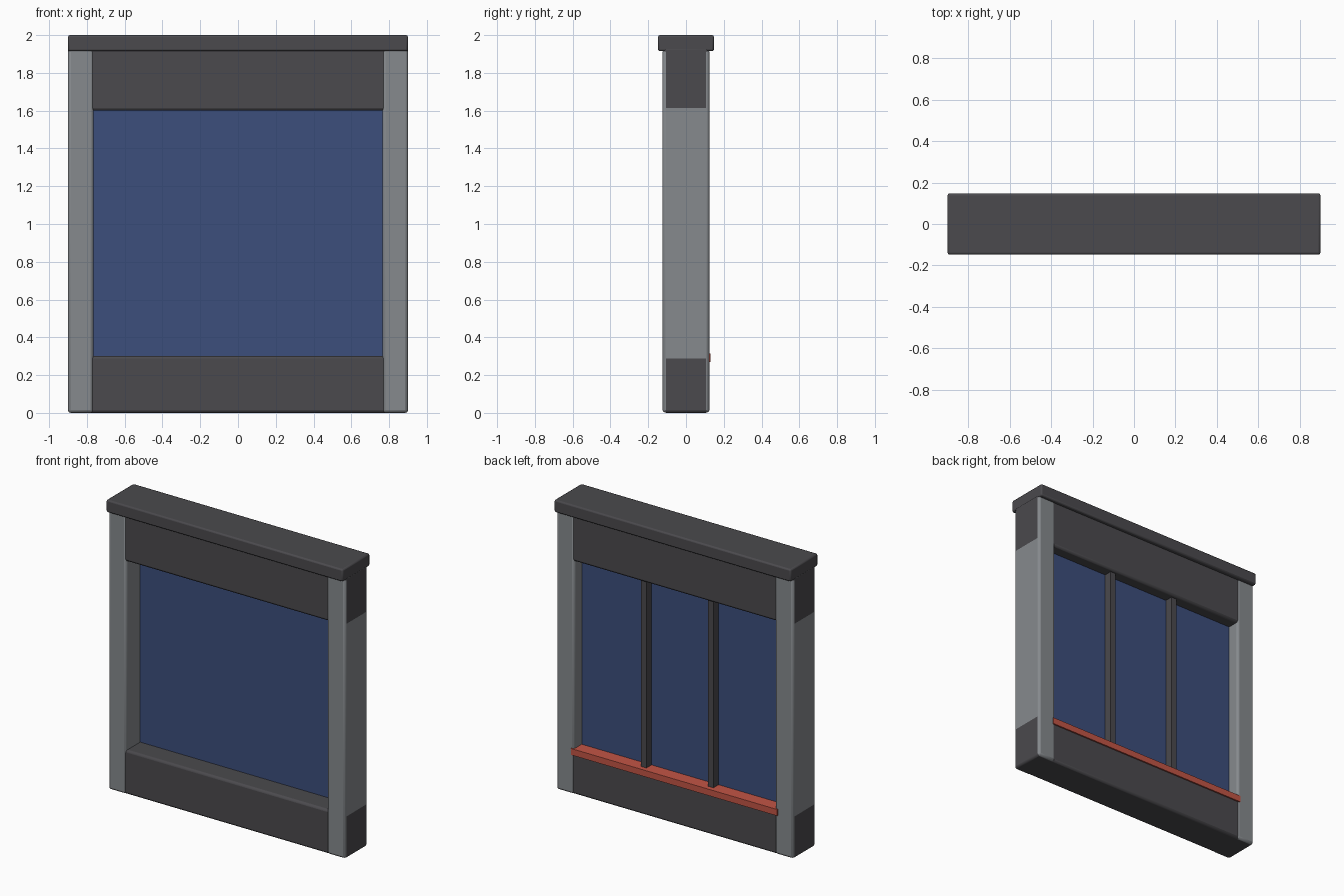
import bpy

cube = bpy.data.objects.get("Cube")
if cube:
    bpy.data.objects.remove(cube, do_unlink=True)


def make_material(name, rgb):
    mat = bpy.data.materials.new(name)
    mat.use_nodes = True
    mat.diffuse_color = (*rgb, 1)
    mat.node_tree.nodes["Principled BSDF"].inputs["Base Color"].default_value = (*rgb, 1)
    return mat


charcoal = make_material("charcoal", (0.07, 0.068, 0.075))
grey = make_material("light_grey", (0.24, 0.255, 0.27))
blue = make_material("blue_glass", (0.045, 0.077, 0.2))
red = make_material("red_trim", (0.54, 0.09, 0.06))


def box(name, x, y, z, mat, bevel=0.0):
    """Box spanning the given (low, high) ranges, with optional rounded edges."""
    spans = (x, y, z)
    bpy.ops.mesh.primitive_cube_add(size=1, location=[(a + b) / 2 for a, b in spans])
    obj = bpy.context.object
    obj.name = name
    obj.scale = [b - a for a, b in spans]
    bpy.ops.object.transform_apply(location=False, rotation=False, scale=True)
    obj.data.materials.append(mat)
    if bevel:
        mod = obj.modifiers.new("rounded_edges", 'BEVEL')
        mod.width = bevel
        mod.segments = 2
        bpy.ops.object.shade_smooth_by_angle()
    return obj


HALF_W, INNER = 0.9, 0.765
SILL, HEAD, CAP = 0.302, 1.6, 1.915

# Side posts and the mullions behind the pane
for side, s in (("left", 1), ("right", -1)):
    box(side + "_post", sorted((s * INNER, s * HALF_W)), (-0.124, 0.124),
        (0.001, CAP + 0.01), grey, 0.015)
    centre = s * INNER / 3
    box(side + "_mullion", (centre - 0.021, centre + 0.021), (0.035, 0.096),
        (SILL - 0.02, HEAD + 0.02), charcoal)

# Full-width panels, a hair proud of the posts at the ends
ends = (-HALF_W - 0.0008, HALF_W + 0.0008)
box("lower_panel", ends, (-0.12, 0.12), (0, SILL), charcoal, 0.015)
box("upper_panel", ends, (-0.12, 0.12), (HEAD, CAP + 0.02), charcoal, 0.015)

# Top cap
box("top_cap", (-HALF_W, HALF_W), (-0.148, 0.148), (CAP, 2), charcoal, 0.01)

# Pane and rear ledge
box("window_pane", (-INNER - 0.01, INNER + 0.01), (0.03, 0.04),
    (SILL - 0.02, HEAD + 0.02), blue)
box("rear_ledge", (-0.785, 0.785), (0.04, 0.13), (0.27, 0.314), red)
